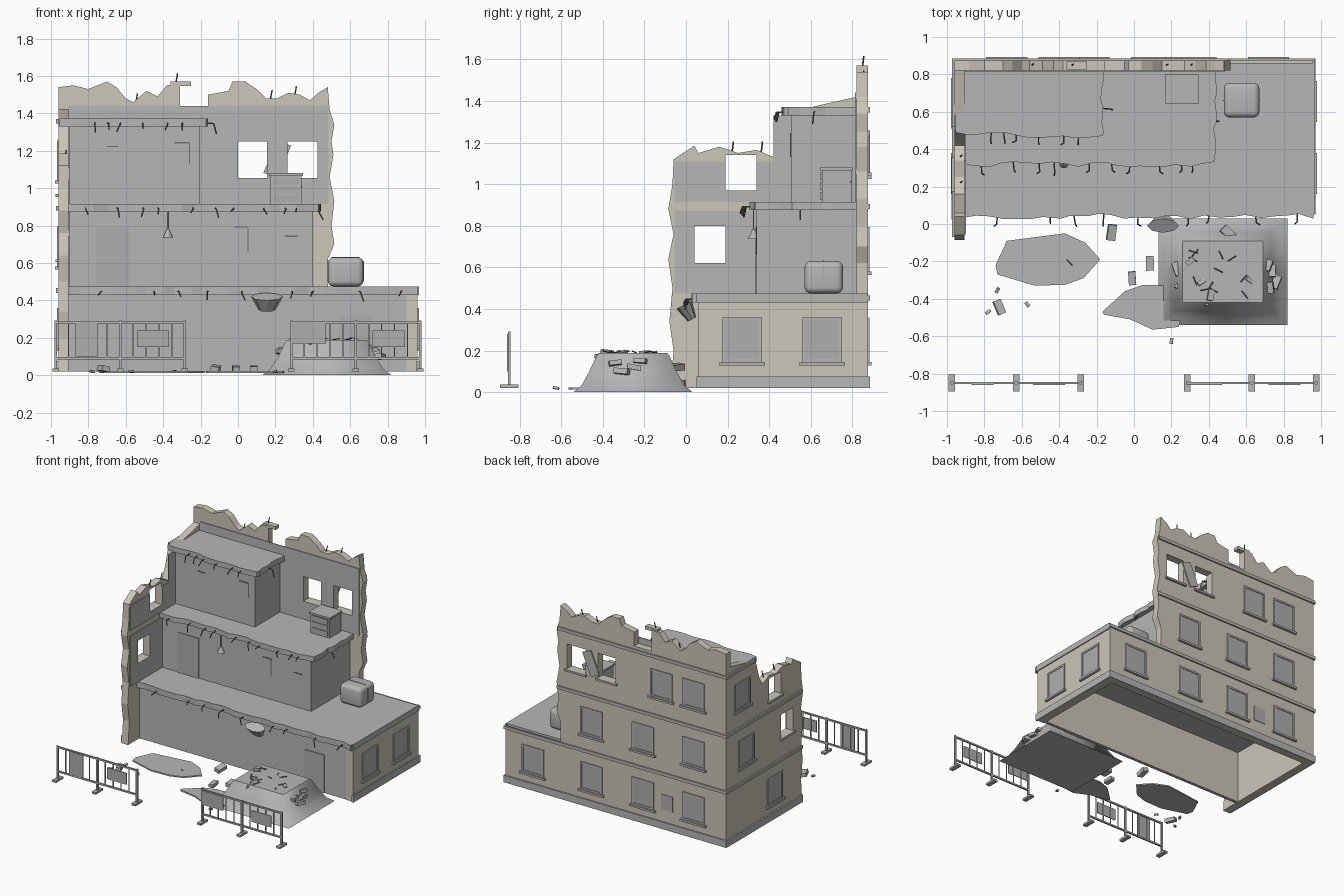
import bpy, bmesh, math, random
from mathutils import Matrix, Vector, Euler

if "Cube" in bpy.data.objects:
    bpy.data.objects.remove(bpy.data.objects["Cube"])
random.seed(7)

def material(name, r, g, b):
    m = bpy.data.materials.new(name)
    m.diffuse_color = (r, g, b, 1)
    m.use_nodes = True
    m.node_tree.nodes["Principled BSDF"].inputs["Base Color"].default_value = m.diffuse_color
    return m
WALL = material("beige_plaster", 0.61, 0.57, 0.49)
GREY = material("grey_concrete", 0.47, 0.47, 0.47)
PANE = material("dull_grey", 0.43, 0.43, 0.43)
IRON = material("rusty_dark", 0.16, 0.15, 0.14)

def finish(name, bm, mat, smooth=False):
    bmesh.ops.recalc_face_normals(bm, faces=bm.faces[:])
    me = bpy.data.meshes.new(name)
    bm.to_mesh(me)
    bm.free()
    me.materials.append(mat)
    for p in me.polygons:
        p.use_smooth = smooth
    ob = bpy.data.objects.new(name, me)
    bpy.context.collection.objects.link(ob)
    return ob

def add_box(bm, x0, x1, y0, y1, z0, z1, rot=(0, 0, 0)):
    m = Matrix.Translation(((x0 + x1) / 2, (y0 + y1) / 2, (z0 + z1) / 2)) @ Euler(rot).to_matrix().to_4x4()
    bmesh.ops.create_cube(bm, size=1, matrix=m @ Matrix.Diagonal((x1 - x0, y1 - y0, z1 - z0, 1)))

def boxes(name, mat, items):
    bm = bmesh.new()
    for it in items:
        add_box(bm, *it)
    return finish(name, bm, mat)

def prism(name, pts, axis, lo, hi, mat):
    """Extrude a 2D outline along x, y or z."""
    put = {'x': lambda a, b, c: (c, a, b), 'y': lambda a, b, c: (a, c, b), 'z': lambda a, b, c: (a, b, c)}[axis]
    bm = bmesh.new()
    f = bm.faces.new([bm.verts.new(put(a, b, lo)) for a, b in pts])
    ext = bmesh.ops.extrude_face_region(bm, geom=[f])
    d = Vector(put(0, 0, hi - lo))
    bmesh.ops.translate(bm, vec=d, verts=[v for v in ext['geom'] if isinstance(v, bmesh.types.BMVert)])
    return finish(name, bm, mat)

def ragged(a, b, n, amp):
    """Jittered points from a to b, ends included."""
    a, b = Vector(a), Vector(b)
    d = (b - a).normalized()
    s = Vector((-d.y, d.x))
    return [tuple(a.lerp(b, (i + (random.uniform(-.25, .25) if 0 < i < n else 0)) / n)
                  + s * random.uniform(-amp, amp)) for i in range(n + 1)]

def cut(ob, items):
    """Cut box-shaped openings and bake the result."""
    cutter = boxes("cutter", ob.data.materials[0], items)
    cutter.hide_render = True
    mod = ob.modifiers.new("openings", 'BOOLEAN')
    mod.operation, mod.solver, mod.object = 'DIFFERENCE', 'EXACT', cutter
    dg = bpy.context.evaluated_depsgraph_get()
    me = bpy.data.meshes.new_from_object(ob.evaluated_get(dg))
    ob.modifiers.clear()
    ob.data = me
    bpy.data.objects.remove(cutter)

def rod(bm, a, b, r=0.004, n=5):
    a, b = Vector(a), Vector(b)
    d = b - a
    m = Matrix.Translation((a + b) / 2) @ d.to_track_quat('Z', 'Y').to_matrix().to_4x4()
    bmesh.ops.create_cone(bm, cap_ends=True, segments=n, radius1=r, radius2=r, depth=d.length, matrix=m)

# Outer walls with broken outlines
back_holes = [(0.0, 0.155, .7, 1, 1.055, 1.25), (0.265, 0.425, .7, 1, 1.055, 1.25)]
side_holes = [(-1.1, -.8, .19, .34, .97, 1.14), (-1.1, -.8, .04, .19, .62, .80)]
top_line = [(.48, 1.54), (.43, 1.51), (.385, 1.47), (.33, 1.50), (.27, 1.51), (.21, 1.48), (.15, 1.48),
            (.10, 1.53), (.04, 1.57), (-.03, 1.57), (-.05, 1.52), (-.16, 1.50), (-.16, 1.39), (-.31, 1.39),
            (-.31, 1.56), (-.38, 1.55), (-.43, 1.49), (-.49, 1.52), (-.56, 1.46), (-.60, 1.48),
            (-.65, 1.54), (-.70, 1.57), (-.80, 1.53), (-.88, 1.55), (-.96, 1.54)]
back = prism("back_wall", [(-.96, .02), (.96, .02), (.96, .44), (.48, .44), (.48, .62), (.515, .70), (.50, .80),
             (.515, .93), (.49, 1.06), (.51, 1.18), (.50, 1.25), (.515, 1.34), (.49, 1.42)] + top_line,
             'y', .82, .875, WALL)
cut(back, back_holes)
left = prism("left_wall", [(.82, .02), (.82, 1.42), (.60, 1.37), (.50, 1.33), (.46, 1.20), (.42, 1.13), (.34, 1.165),
             (.25, 1.15), (.16, 1.18), (.06, 1.15), (.04, 1.185), (-.06, 1.12), (-.065, 1.0), (-.085, .88),
             (-.06, .76), (-.085, .64), (-.065, .5), (-.08, .34), (-.06, .2), (-.075, .02)],
             'x', -.96, -.905, WALL)
cut(left, side_holes)
boxes("right_wall", WALL, [(.90, .96, .06, .82, .02, .44)])

# Grey plaster linings on the inside faces
lin = boxes("back_lining", GREY, [(-.905, .485, .813, .82, .915, 1.44)])
cut(lin, back_holes)
lin = boxes("left_lining", GREY, [(-.905, -.898, -.055, .81, .475, .87), (-.905, -.898, -.055, .42, .915, 1.11),
                                  (-.905, -.898, .42, .81, .915, 1.33)])
cut(lin, side_holes)

# Floor slabs with broken edges
prism("first_slab", ragged((-.905, .04), (.96, .04), 26, .015) + [(.968, .86), (-.905, .86)], 'z', .43, .475, GREY)
prism("second_slab", ragged((-.905, .32), (.43, .32), 20, .016) + ragged((.435, .34), (.435, .82), 9, .01)
      + [(-.905, .82)], 'z', .875, .915, GREY)
prism("roof_slab", ragged((-.955, .475), (-.17, .475), 12, .016) + ragged((-.17, .49), (-.17, .82), 7, .01)
      + [(-.955, .82)], 'z', 1.33, 1.372, GREY)

# Room partitions, lining behind the lowest one, doors
boxes("partitions", GREY, [(-.905, .90, .065, .085, .02, .43),
      (-.905, .40, .34, .36, .475, .875), (.38, .40, .36, .82, .475, .875),
      (-.905, -.205, .505, .525, .915, 1.33), (-.225, -.205, .525, .82, .915, 1.33)])
boxes("ground_room_lining", WALL, [(-.905, .90, .085, .09, .02, .43)])
boxes("doors", PANE, [(.54, .71, .059, .065, .02, .32), (-.76, -.58, .334, .34, .475, .79)])
boxes("wall_cracks", IRON, [(-.34, -.26, .501, .505, 1.24, 1.246), (-.262, -.256, .501, .505, 1.13, 1.24),
      (-.70, -.64, .501, .505, 1.22, 1.226), (-.02, .05, .336, .34, .79, .796),
      (.05, .056, .336, .34, .66, .79), (.25, .32, .336, .34, .74, .746)])

# Plinth and string courses
boxes("plinth", GREY, [(-.97, .97, .87, .885, .02, .075), (.955, .97, .05, .87, .02, .075),
                       (-.972, -.958, -.07, .87, .02, .075)])
bands = []
for z, xr, yl in ((.44, .968, -.07), (.88, .51, -.07), (1.345, .505, .52)):
    bands += [(-.972, xr, .873, .886, z, z + .025), (-.972, -.958, yl, .873, z, z + .025)]
boxes("string_courses", GREY, bands + [(.955, .968, .05, .873, .43, .475)])

# Windows: frame, pane and sill; wall is 'back', 'left' or 'right'
frames, panes, sills = [], [], []
def window(wall, c, z0, w=.19, h=.215):
    def plate(a, b, za, zb, d0, d1):
        if wall == 'back':
            return (a, b, .875 + d0, .875 + d1, za, zb)
        s = 1 if wall == 'right' else -1
        x = sorted((s * (.96 + d0), s * (.96 + d1)))
        return (x[0], x[1], a, b, za, zb)
    l, r, t, f = c - w / 2, c + w / 2, z0 + h, .014
    panes.append(plate(l, r, z0, t, 0, .003))
    for q in ((l, l + f, z0, t), (r - f, r, z0, t), (l + f, r - f, z0, z0 + f), (l + f, r - f, t - f, t)):
        frames.append(plate(*q, 0, .008))
    sills.append(plate(l - .015, r + .015, z0 - .016, z0, 0, .018))
for x in (-.68, -.24, .21, .72):
    window('back', x, .145)
for x in (-.68, -.24, .21):
    window('back', x, .58)
for x in (-.68, -.40):
    window('back', x, 1.04)
for y in (.27, .655):
    window('right', y, .145)
for y, z in ((.27, .145), (.62, .58), (.67, 1.04)):
    window('left', y, z)
for a, b in ((0, .155), (.265, .425)):
    sills.append((a - .015, b + .015, .875, .892, 1.04, 1.055))
sills += [(-.977, -.96, .175, .355, .954, .97), (-.977, -.96, .025, .205, .604, .62)]
boxes("window_panes", PANE, panes + [(-.50, -.40, .875, .88, .17, .29)])
boxes("window_frames", GREY, frames)
boxes("window_sills", GREY, sills)
boxes("hanging_shutter", GREY, [(.17, .25, .876, .886, 1.06, 1.25, (0, .4, 0)), (.28, .34, .78, .79, .98, 1.02, (0, .2, .3))])
boxes("loose_wall_block", WALL, [(-.36, -.25, .825, .87, 1.545, 1.57)])

# Cabinet with drawers
boxes("cabinet", GREY, [(.175, .34, .655, .795, .915, 1.065), (.165, .348, .645, .80, 1.065, 1.08)])
boxes("cabinet_drawers", PANE, [(.19, .325, .648, .655, z, z + .038) for z in (.925, .972, 1.019)])

# Rounded stove box on the first slab
bm = bmesh.new()
add_box(bm, .48, .67, .57, .755, .475, .63)
bmesh.ops.bevel(bm, geom=bm.edges[:], offset=.03, segments=4, profile=.5, affect='EDGES')
finish("rounded_box", bm, GREY, True)
boxes("box_strap", PANE, [(.477, .673, .657, .664, .50, .61), (.50, .65, .657, .664, .61, .633)])

# Hanging lamp
bm = bmesh.new()
rod(bm, (-.375, .325, .78), (-.375, .325, .88), .003)
bmesh.ops.create_cone(bm, cap_ends=True, segments=10, radius1=.027, radius2=.006, depth=.045,
                      matrix=Matrix.Translation((-.375, .325, .76)))
finish("hanging_lamp", bm, GREY)

# Bent reinforcing bars along slab edges and walls
bm = bmesh.new()
for y, z, x0, x1, n in ((.04, .45, -.8, .9, 9), (.315, .895, -.85, .40, 10), (.475, 1.35, -.85, -.22, 6)):
    for i in range(n):
        x = x0 + (x1 - x0) * (i + random.uniform(.1, .9)) / n
        k = Vector((x + random.uniform(-.01, .01), y - random.uniform(.025, .045), z - .005))
        rod(bm, (x, y + .03, z), k)
        rod(bm, k, k + Vector((random.uniform(-.02, .02), -.01, -random.uniform(.015, .05))))
rod(bm, (-.19, .62, 1.35), (-.13, .615, 1.345))
rod(bm, (-.13, .615, 1.345), (-.115, .61, 1.29))
rod(bm, (.42, .55, .895), (.455, .55, .83))
for x, y, z in ((-.335, .847, 1.55), (-.55, .847, 1.44), (.17, .847, 1.46), (.3, .847, 1.48),
                (-.93, .22, 1.14), (-.93, .36, 1.14)):
    rod(bm, (x, y, z), (x + .012, y + .008, z + .065))
finish("reinforcing_bars", bm, IRON)

# Rubble mound: flared skirt, flat top
bm = bmesh.new()
rings = []
for hx, hy, z in ((.345, .285, .0), (.30, .245, .035), (.26, .21, .10), (.225, .175, .175), (.215, .165, .187)):
    rings.append([bm.verts.new((.475 + sx * hx, -.255 + sy * hy, z))
                  for sx, sy in ((-1, -1), (0, -1), (1, -1), (1, 0), (1, 1), (0, 1), (-1, 1), (-1, 0))])
for a, b in zip(rings, rings[1:]):
    for i in range(8):
        bm.faces.new((a[i], a[(i + 1) % 8], b[(i + 1) % 8], b[i]))
bm.faces.new(rings[-1])
bm.faces.new(rings[0])
mound = finish("rubble_mound", bm, GREY)
for p in mound.data.polygons:
    p.use_smooth = abs(p.normal.z) < .9

# Flat debris patches on the ground
prism("debris_patch_left", [(-.74, -.22), (-.68, -.09), (-.37, -.05), (-.26, -.10), (-.18, -.19), (-.27, -.29),
                            (-.37, -.325), (-.53, -.33), (-.73, -.27)], 'z', .012, .022, GREY)
prism("debris_patch_right", [(-.17, -.47), (-.05, -.36), (.05, -.325), (.20, -.33), (.26, -.45), (.24, -.55),
                             (.10, -.565), (-.02, -.51), (-.16, -.485)], 'z', .012, .022, GREY)

# Loose bricks on the ground and on the mound: x, y, z, size
spots = [(-.12, -.045, .035, .07), (.085, -.21, .035, .065), (-.01, -.29, .035, .06), (-.72, -.445, .035, .065),
         (-.73, -.355, .02, .025), (-.57, -.43, .02, .025), (.20, -.625, .02, .025), (-.78, -.47, .02, .025),
         (.505, -.05, .12, .07), (.23, -.24, .13, .06), (.25, -.34, .13, .05), (.41, -.38, .19, .05),
         (.38, -.41, .17, .045), (.74, -.25, .12, .055), (.76, -.31, .10, .06), (.73, -.34, .14, .05),
         (.72, -.22, .15, .05), (.30, -.20, .19, .04), (.62, -.30, .19, .035), (.36, -.31, .19, .035)]
items = []
for x, y, z, s in spots:
    w = s * .65
    items.append((x - w / 2, x + w / 2, y - s * .6, y + s * .6, z - s * .22, z + s * .22,
                  (random.uniform(-.25, .25), random.uniform(-.25, .25), random.uniform(-1, 1))))
boxes("loose_bricks", GREY, items)
bm = bmesh.new()
for i in range(12):
    x, y, t = random.uniform(.32, .64), random.uniform(-.38, -.12), random.uniform(0, 6.28)
    rod(bm, (x, y, .188), (x + .05 * math.cos(t), y + .05 * math.sin(t), .197), .003, 4)
rod(bm, (-.36, -.19, .02), (-.33, -.22, .026), .003, 4)
finish("mound_splinters", bm, IRON)

# Broken chunk hanging from the first slab
bm = bmesh.new()
bmesh.ops.create_cone(bm, cap_ends=True, segments=8, radius1=.045, radius2=.085, depth=.08,
    matrix=Matrix.Translation((.155, .01, .385)) @ Matrix.Rotation(.5, 4, 'X') @ Matrix.Diagonal((1, .5, 1, 1)))
finish("hanging_chunk", bm, GREY)

# Two street barriers
for side, x0, signs in (("left", -.99, ((-.87, -.75, .10, .28), (-.54, -.37, .15, .24))),
                        ("right", .27, ((.29, .47, .17, .28), (.72, .89, .15, .24)))):
    y, parts = -.85, []
    for i in range(3):
        x = x0 + .015 + i * .345
        parts += [(x - .017, x + .017, y - .045, y + .045, .02, .036), (x - .007, x + .007, y - .007, y + .007, .03, .292)]
    parts += [(x0 + .01, x0 + .71, y - .006, y + .006, z, z + .012) for z in (.085, .276)]
    parts += [(x - .003, x + .003, y - .003, y + .003, .09, .28)
              for x in [x0 + .015 + .069 * i for i in range(1, 10) if i != 5]]
    boxes(side + "_barrier", GREY, parts)
    boxes(side + "_barrier_signs", PANE, [(a, b, y - .010, y - .004, c, d) for a, b, c, d in signs])
